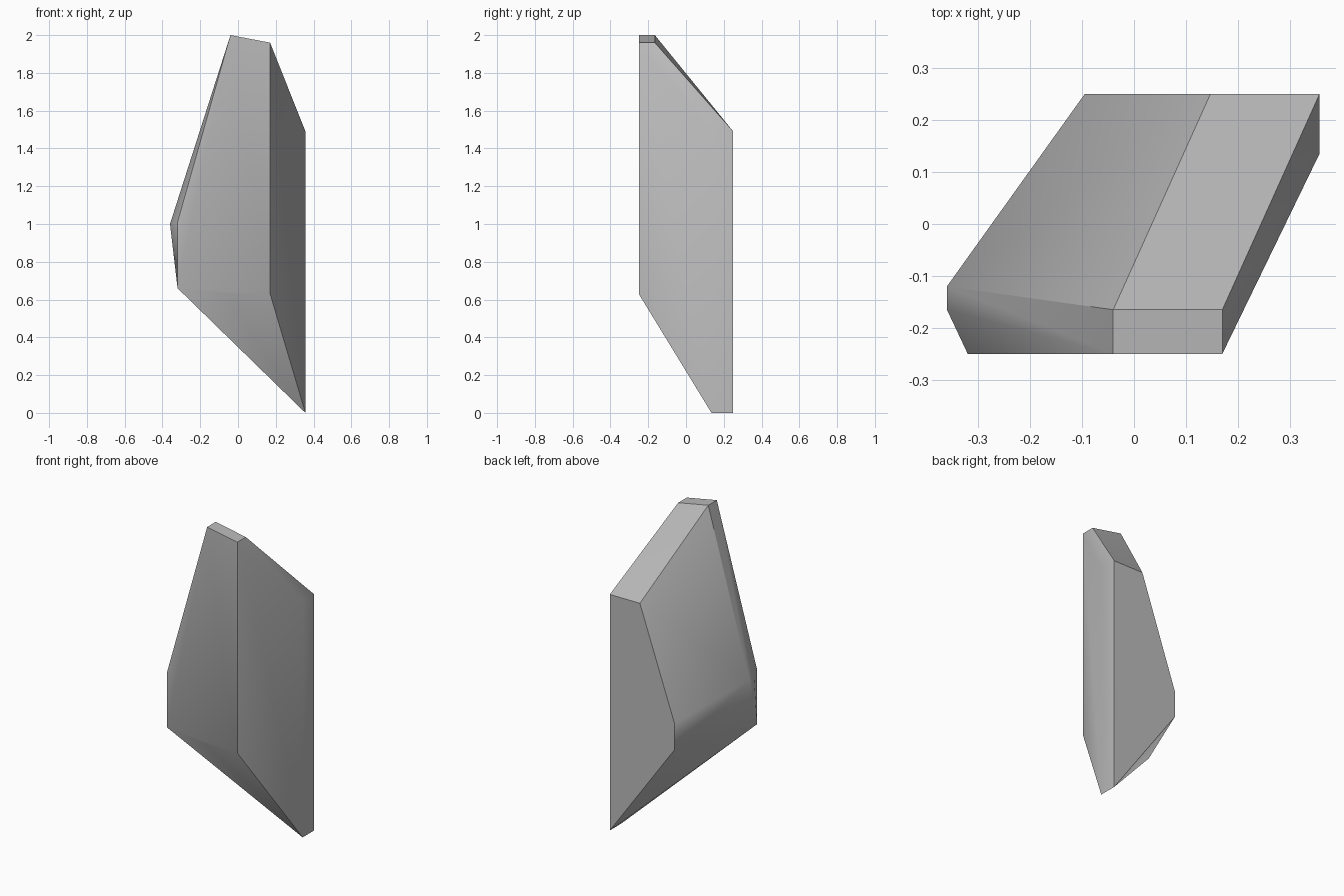
import bpy, bmesh
from math import radians

cube = bpy.data.objects.get("Cube")
if cube:
    bpy.data.objects.remove(cube, do_unlink=True)

# Plain grey stone
stone = bpy.data.materials.new("stone_grey")
stone.use_nodes = True
grey = (0.5, 0.5, 0.5, 1)
stone.diffuse_color = grey
stone.node_tree.nodes["Principled BSDF"].inputs["Base Color"].default_value = grey

# Corner outlines of the faceted shard
FRONT, BACK = -0.25, 0.25
RIDGE, EDGE = -0.165, 0.135
front_outline = [(-0.04, 2), (0.17, 1.96), (0.17, 0.63),
                 (-0.07, 0.63), (-0.32, 0.66), (-0.32, 1.01)]
back_outline = [(0.357, 1.49), (0.147, 1.49), (-0.095, 0.795),
                (-0.095, 0.63), (0.357, 0)]

corners = [(x, FRONT, z) for x, z in front_outline]
corners += [(x, BACK, z) for x, z in back_outline]
corners += [(x, RIDGE, z) for x, z in front_outline[:2]]      # top ridge
corners += [(0.357, EDGE, z) for z in (0, 1.49)]              # side edge
corners += [(-0.36, y, 1) for y in (-0.12, RIDGE)]            # far point

# Skin the corners into one solid and merge flat facets
bm = bmesh.new()
for co in corners:
    bm.verts.new(co)
bmesh.ops.convex_hull(bm, input=bm.verts)
bmesh.ops.dissolve_limit(bm, angle_limit=radians(1),
                         verts=bm.verts, edges=bm.edges)
bmesh.ops.recalc_face_normals(bm, faces=bm.faces)
mesh = bpy.data.meshes.new("rock_shard")
bm.to_mesh(mesh)
bm.free()

shard = bpy.data.objects.new("rock_shard", mesh)
bpy.context.collection.objects.link(shard)
mesh.materials.append(stone)

# Soft shading across shallow creases
bpy.context.view_layer.objects.active = shard
shard.select_set(True)
bpy.ops.object.shade_smooth_by_angle(angle=radians(35))
